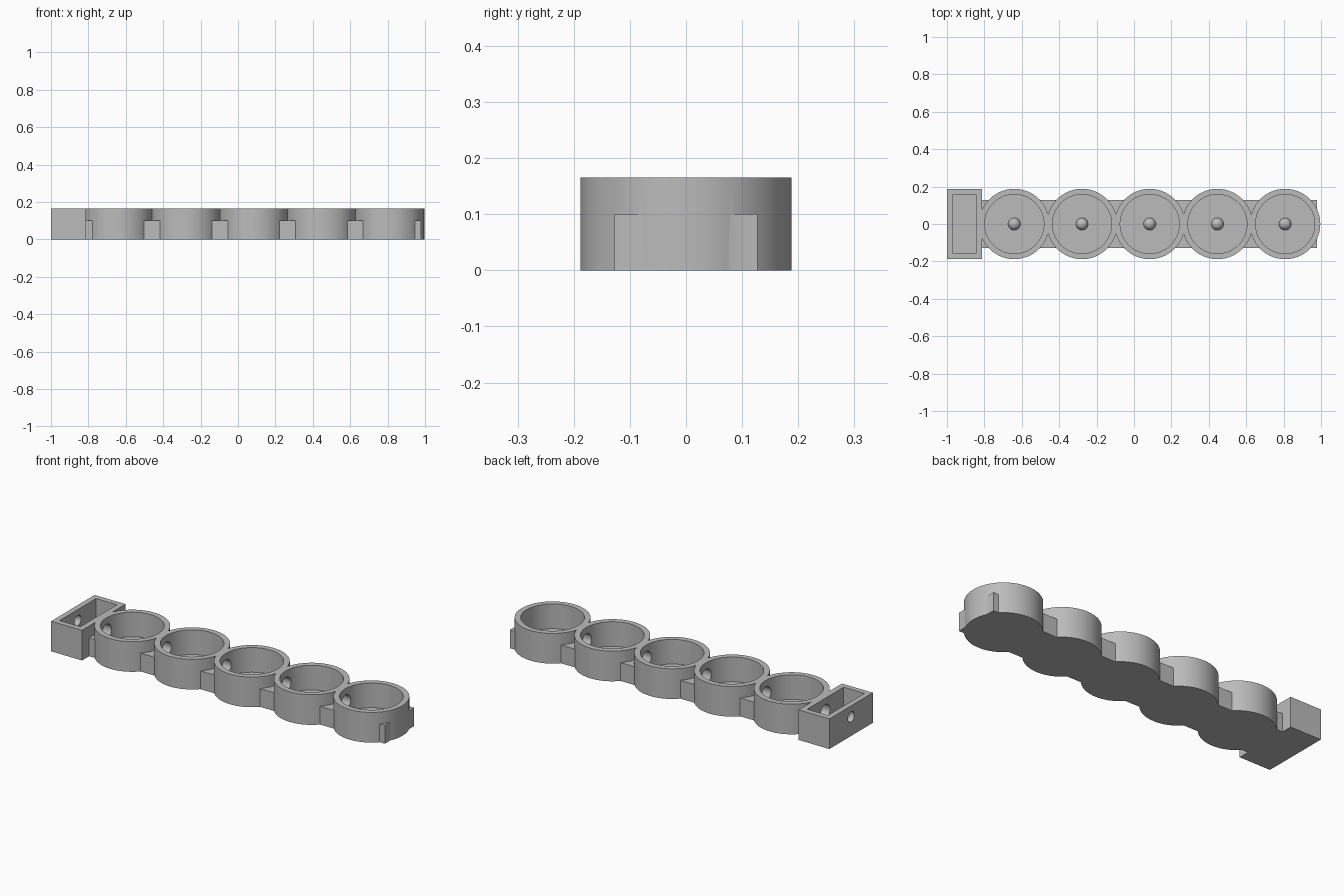
import bpy
import math

if "Cube" in bpy.data.objects:
    bpy.data.objects.remove(bpy.data.objects["Cube"], do_unlink=True)

HEIGHT, FLOOR = 0.165, 0.03
OUTER, INNER = 0.188, 0.158
BAR_HALF, BAR_TOP = 0.127, 0.10
CUP_X = [-0.64 + 0.362 * i for i in range(5)]

grey = bpy.data.materials.new("light_grey")
grey.use_nodes = True
grey.diffuse_color = (0.5, 0.5, 0.5, 1)
grey.node_tree.nodes["Principled BSDF"].inputs["Base Color"].default_value = (0.5, 0.5, 0.5, 1)


def finish(name):
    ob = bpy.context.object
    ob.name = name
    ob.data.materials.append(grey)
    bpy.ops.object.transform_apply(location=True, rotation=True, scale=True)
    return ob


def block(name, x0, x1, half_y, z0, z1):
    bpy.ops.mesh.primitive_cube_add(size=1, location=((x0 + x1) / 2, 0, (z0 + z1) / 2))
    bpy.context.object.scale = (x1 - x0, 2 * half_y, z1 - z0)
    return finish(name)


def upright(name, x, radius, z0, z1):
    bpy.ops.mesh.primitive_cylinder_add(vertices=96, radius=radius, depth=z1 - z0,
                                        location=(x, 0, (z0 + z1) / 2))
    return finish(name)


def bore(name, x0, x1, radius, z):
    bpy.ops.mesh.primitive_cylinder_add(vertices=32, radius=radius, depth=x1 - x0,
                                        location=((x0 + x1) / 2, 0, z),
                                        rotation=(0, math.pi / 2, 0))
    return finish(name)


def combine(target, tool, operation):
    mod = target.modifiers.new(operation.lower(), "BOOLEAN")
    mod.operation, mod.object, mod.solver = operation, tool, "EXACT"
    bpy.context.view_layer.objects.active = target
    bpy.ops.object.modifier_apply(modifier=mod.name)
    bpy.data.objects.remove(tool, do_unlink=True)


# Solid body: connecting bar, end box and five round cups
body = block("cup_strip", -0.85, 0.978, BAR_HALF, 0, BAR_TOP)
combine(body, block("end_box", -1, -0.813, OUTER, 0, HEIGHT), "UNION")
for x in CUP_X:
    combine(body, upright("cup", x, OUTER, 0, HEIGHT), "UNION")

# Hollow out the box and the cups
combine(body, block("box_cavity", -0.97, -0.844, INNER, FLOOR, 0.3), "DIFFERENCE")
for x in CUP_X:
    combine(body, upright("cup_cavity", x, INNER, FLOOR, 0.3), "DIFFERENCE")

# Cable holes: small one in the end wall, wider ones between the chambers
combine(body, bore("end_hole", -1.05, -0.91, 0.028, 0.105), "DIFFERENCE")
combine(body, bore("cable_channel", -0.91, CUP_X[-1], 0.04, 0.09), "DIFFERENCE")

bpy.ops.object.select_all(action="DESELECT")
body.select_set(True)
bpy.context.view_layer.objects.active = body
bpy.ops.object.shade_smooth_by_angle(angle=math.radians(30))

# Round knob on the floor of each cup
for i, x in enumerate(CUP_X):
    bpy.ops.mesh.primitive_uv_sphere_add(segments=32, ring_count=16, radius=0.033,
                                         location=(x, 0, FLOOR + 0.004))
    finish(f"floor_knob_{i + 1}")
    bpy.ops.object.shade_smooth()
